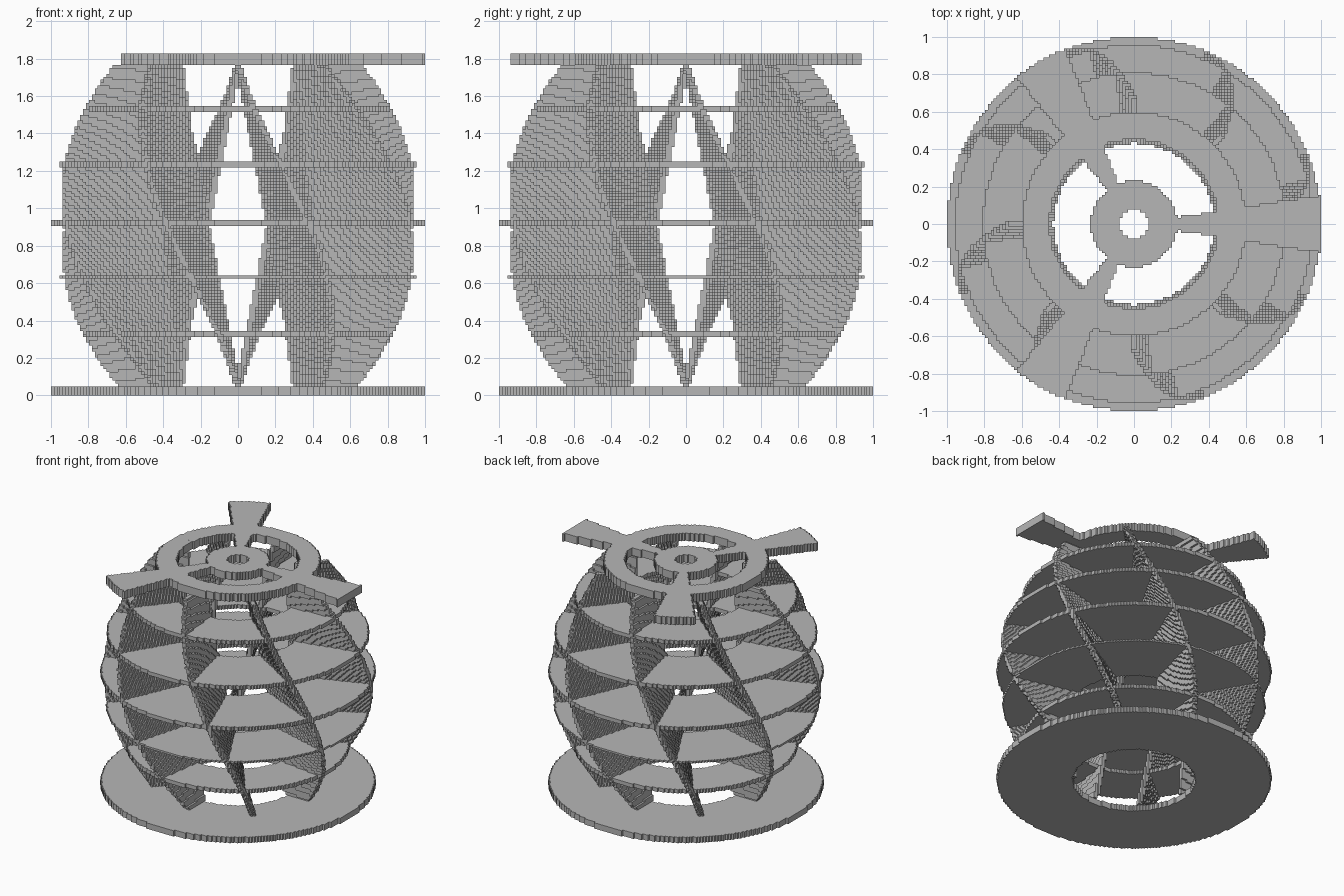
import bpy
import math

CELL = 1 / 64          # edge of one building block
HALF = 64              # blocks from the axis to the rim
HEIGHT = 117           # total height in blocks
BASE_TOP, PLATE_BOTTOM = 3, 113
MID = 59

cube = bpy.data.objects.get("Cube")
if cube:
    bpy.data.objects.remove(cube, do_unlink=True)

grey = bpy.data.materials.new("plain_grey")
grey.use_nodes = True
colour = (0.47, 0.47, 0.47, 1)
grey.diffuse_color = colour
grey.node_tree.nodes["Principled BSDF"].inputs["Base Color"].default_value = colour


def cells(test):
    """Grid cells whose centre (x, y) passes the test."""
    centres = [(i, (i + 0.5) * CELL) for i in range(-HALF, HALF)]
    return {(i, j) for i, x in centres for j, y in centres if test(x, y)}


def runs(mask, axis):
    """Join neighbouring cells along an axis: yields (line, start, end)."""
    line = start = end = None
    for other, pos in sorted((c[1 - axis], c[axis]) for c in mask):
        if other == line and pos == end:
            end += 1
            continue
        if line is not None:
            yield line, start, end
        line, start, end = other, pos, pos + 1
    if line is not None:
        yield line, start, end


def block_object(name, layers):
    """Stepped solid made from stacked layers (bottom, top, cell set)."""
    verts, faces = [], []

    def quad(corners, flip):
        n = len(verts)
        verts.extend([(x * CELL, y * CELL, z * CELL) for x, y, z in corners])
        face = (n, n + 1, n + 2, n + 3)
        faces.append(face[::-1] if flip else face)

    for k, (z0, z1, mask) in enumerate(layers):
        above = layers[k + 1][2] if k + 1 < len(layers) else set()
        below = layers[k - 1][2] if k else set()
        # horizontal faces
        for z, cover, flip in ((z1, above, False), (z0, below, True)):
            for j, a, b in runs(mask - cover, 0):
                quad([(a, j, z), (b, j, z), (b, j + 1, z), (a, j + 1, z)], flip)
        # upright faces, facing back/front and then left/right
        for step in (1, -1):
            shift = 1 if step > 0 else 0
            open_y = {c for c in mask if (c[0], c[1] + step) not in mask}
            for j, a, b in runs(open_y, 0):
                y = j + shift
                quad([(a, y, z0), (b, y, z0), (b, y, z1), (a, y, z1)], step > 0)
            open_x = {c for c in mask if (c[0] + step, c[1]) not in mask}
            for i, a, b in runs(open_x, 1):
                x = i + shift
                quad([(x, a, z0), (x, b, z0), (x, b, z1), (x, a, z1)], step < 0)

    mesh = bpy.data.meshes.new(name)
    mesh.from_pydata(verts, [], faces)
    mesh.materials.append(grey)
    obj = bpy.data.objects.new(name, mesh)
    bpy.context.collection.objects.link(obj)
    return obj


def ring(inner, outer):
    return cells(lambda x, y: inner <= math.hypot(x, y) <= outer)


# Base disc with a round hole
block_object("base_ring", [(0, BASE_TOP, ring(0.45, 1.0))])

# Flat ribs around the body
for name, z0, z1, radius in (("lowest_rib", 20, 22, 0.81),
                             ("lower_rib", 40, 41, 0.96),
                             ("middle_rib", 58, 60, 1.0),
                             ("upper_rib", 78, 80, 0.955),
                             ("highest_rib", 97, 99, 0.81)):
    block_object(name, [(z0, z1, ring(0.45, radius))])


# Eight radial fins, twisting by one spacing from base to top
SPACING = math.pi / 4
FIN_HALF = 0.0175


def fin_layer(k):
    dz = (k + 0.5 - MID) * CELL
    outer = 1 - 0.475 * dz * dz
    turn = SPACING * (k + 0.5 - BASE_TOP) / (PLATE_BOTTOM - BASE_TOP)

    def test(x, y):
        r = math.hypot(x, y)
        if r < 0.43 or r > outer:
            return False
        a = (math.atan2(y, x) + turn + SPACING / 2) % SPACING - SPACING / 2
        return abs(r * math.sin(a)) <= FIN_HALF

    return k, k + 1, cells(test)


block_object("twisted_fins", [fin_layer(k) for k in range(BASE_TOP, PLATE_BOTTOM)])


# Top plate: hub, ring and three widening spokes
def top_plate(x, y):
    r = math.hypot(x, y)
    if 0.08 <= r <= 0.23 or 0.45 <= r <= 0.6:
        return True
    third = 2 * math.pi / 3
    a = (math.atan2(y, x) + third / 2) % third - third / 2
    return 0.2 < r <= 1.005 and abs(math.sin(a)) <= 0.15


block_object("top_plate", [(PLATE_BOTTOM, HEIGHT, cells(top_plate))])
